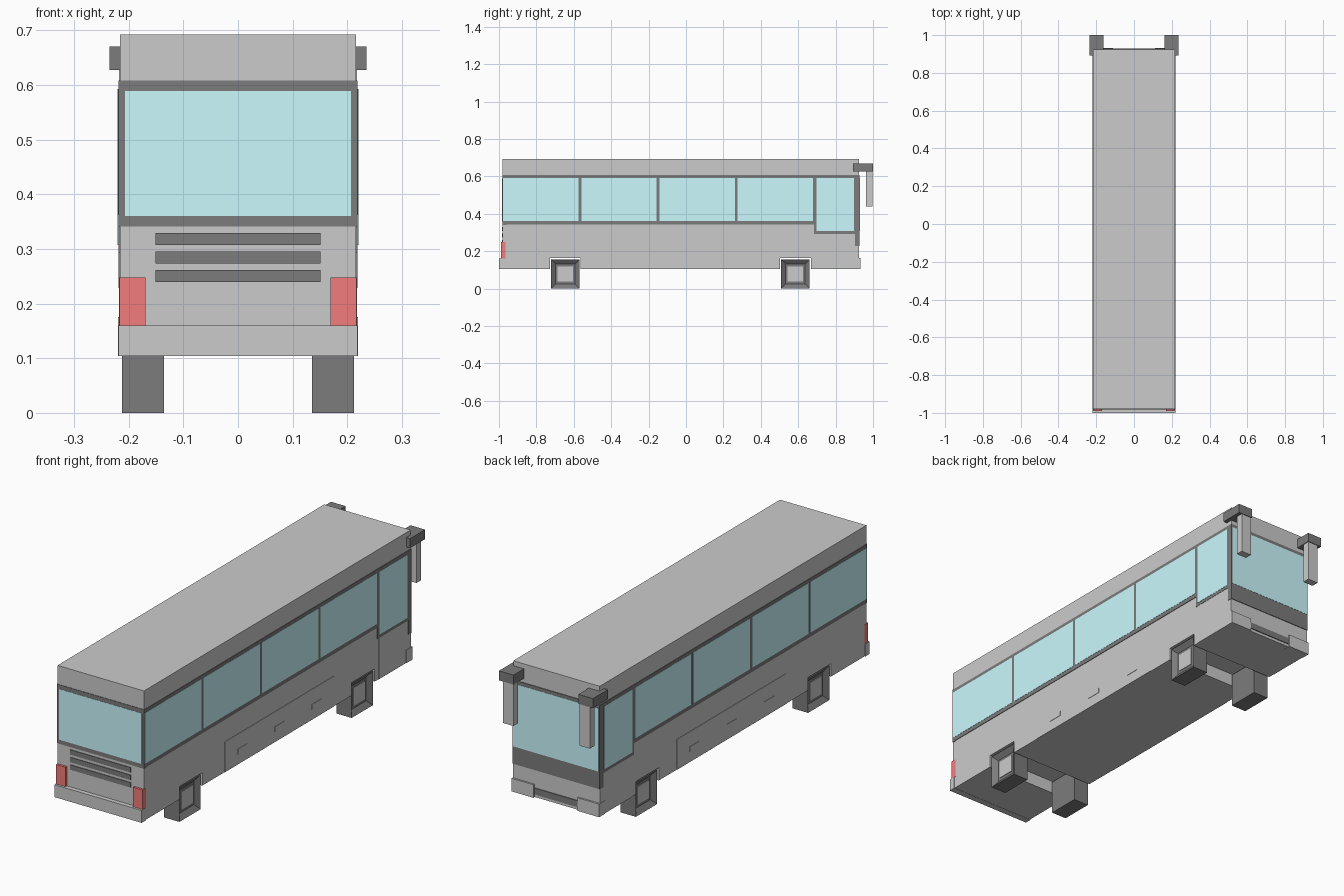
import bpy, bmesh

if "Cube" in bpy.data.objects:
    bpy.data.objects.remove(bpy.data.objects["Cube"])


def material(name, rgb):
    m = bpy.data.materials.new(name)
    m.diffuse_color = (*rgb, 1)
    m.use_nodes = True
    m.node_tree.nodes["Principled BSDF"].inputs["Base Color"].default_value = m.diffuse_color
    return m


DARK = material("dark trim", (0.2, 0.2, 0.2))
GLASS = material("window glass", (0.6, 0.95, 1.0))
RED = material("red lens", (0.9, 0.2, 0.2))
HUB = material("hub grey", (0.6, 0.6, 0.6))


def finish(name, bm, mat=None):
    bmesh.ops.recalc_face_normals(bm, faces=bm.faces)
    me = bpy.data.meshes.new(name)
    bm.to_mesh(me)
    bm.free()
    ob = bpy.data.objects.new(name, me)
    bpy.context.collection.objects.link(ob)
    if mat:
        me.materials.append(mat)
    return ob


def box(name, x, y, z, mat=None, mirror=False):
    """Box from (min, max) ranges, optionally mirrored to the other side."""
    bm = bmesh.new()
    bmesh.ops.create_cube(bm, size=1)
    for v in bm.verts:
        v.co = [r[0] if c < 0 else r[1] for c, r in zip(v.co, (x, y, z))]
    ob = finish(name, bm, mat)
    if mirror:
        ob.modifiers.new("other_side", 'MIRROR')
    return ob


W, BACK, FRONT, LOW, TOP = 0.216, -0.98, 0.925, 0.105, 0.692
AXLES = (-0.645, 0.585)

# Body: side profile with square wheel notches, extruded across the width
profile = [(BACK, TOP), (BACK, LOW)]
for a in AXLES:
    profile += [(a - 0.082, LOW), (a - 0.082, 0.163), (a + 0.082, 0.163), (a + 0.082, LOW)]
profile += [(FRONT, LOW), (FRONT, TOP)]
bm = bmesh.new()
face = bm.faces.new([bm.verts.new((-W, y, z)) for y, z in profile])
ext = bmesh.ops.extrude_face_region(bm, geom=[face])
bmesh.ops.translate(bm, vec=(2 * W, 0, 0),
                    verts=[g for g in ext["geom"] if isinstance(g, bmesh.types.BMVert)])
finish("body", bm)

# Wheels: square blocks with a recessed hub
for a, label in zip(AXLES, ("rear", "front")):
    bm = bmesh.new()
    bmesh.ops.create_cube(bm, size=1)
    for v in bm.verts:
        v.co = (0.1735 + v.co.x * 0.077, a + v.co.y * 0.152, 0.0775 + v.co.z * 0.155)
    bm.normal_update()
    outer = max(bm.faces, key=lambda f: f.calc_center_median().x)
    bmesh.ops.inset_region(bm, faces=[outer], thickness=0.034)
    bmesh.ops.translate(bm, verts=outer.verts, vec=(-0.018, 0, 0))
    ob = finish(label + "_wheel", bm, DARK)
    ob.modifiers.new("other_side", 'MIRROR')
    box(label + "_hub", (0.18, 0.197), (a - 0.041, a + 0.041), (0.037, 0.118), HUB, True)

# Side window band and panes
box("side_window_frame", (0.2, 0.2185), (BACK, 0.69), (0.343, 0.607), DARK, True)
box("front_side_window_frame", (0.2, 0.219), (0.685, FRONT), (0.292, 0.607), DARK, True)
box("front_pillar", (0.2, 0.219), (0.903, FRONT + 0.002), (0.228, 0.606), DARK, True)
for i in range(4):
    y = -0.978 + 0.418 * i
    box("side_window", (0.2, 0.2195), (y, y + 0.403), (0.362, 0.592), GLASS, True)
box("front_side_window", (0.2, 0.22), (0.698, 0.897), (0.307, 0.592), GLASS, True)

# Door panel and luggage hatch with handles
box("door_panel", (0.2, 0.2178), (0.695, FRONT), (LOW, 0.292), None, True)
box("luggage_hatch", (0.2, 0.2178), (-0.405, 0.375), (LOW, 0.242), None, True)
for y in (-0.28, -0.015, 0.25):
    box("hatch_handle", (0.2, 0.2195), (y - 0.035, y + 0.035), (0.152, 0.175), None, True)

# Rear end (-y): window, vents, lights, bumper
box("rear_window_frame", (-0.2185, 0.2185), (BACK - 0.002, -0.96), (0.341, 0.608), DARK)
box("rear_window", (-0.207, 0.207), (BACK - 0.003, -0.96), (0.36, 0.589), GLASS)
for z in (0.239, 0.273, 0.307):
    box("rear_vent", (-0.151, 0.151), (BACK - 0.003, -0.96), (z, z + 0.022), DARK)
box("tail_light", (0.169, 0.2165), (-0.99, -0.965), (0.16, 0.248), RED, True)
box("rear_bumper", (-0.2185, 0.2185), (-1.0, -0.97), (LOW - 0.001, 0.16))

# Front end (+y): windscreen, dark band, bumper corners, air slot
box("windscreen_frame", (-0.2185, 0.2185), (0.91, FRONT + 0.003), (0.228, 0.607), DARK)
box("windscreen", (-0.214, 0.214), (0.91, FRONT + 0.004), (0.307, 0.592), GLASS)
box("front_bumper_corner", (0.11, 0.2192), (0.89, 0.933), (LOW - 0.001, 0.163), None, True)
box("air_slot", (-0.107, 0.107), (0.91, FRONT + 0.004), (0.118, 0.147), DARK)

# Hanging mirrors
box("mirror_arm", (0.162, 0.235), (0.893, 1.0), (0.627, 0.67), DARK, True)
box("mirror", (0.165, 0.2175), (0.963, 0.997), (0.438, 0.63), None, True)
